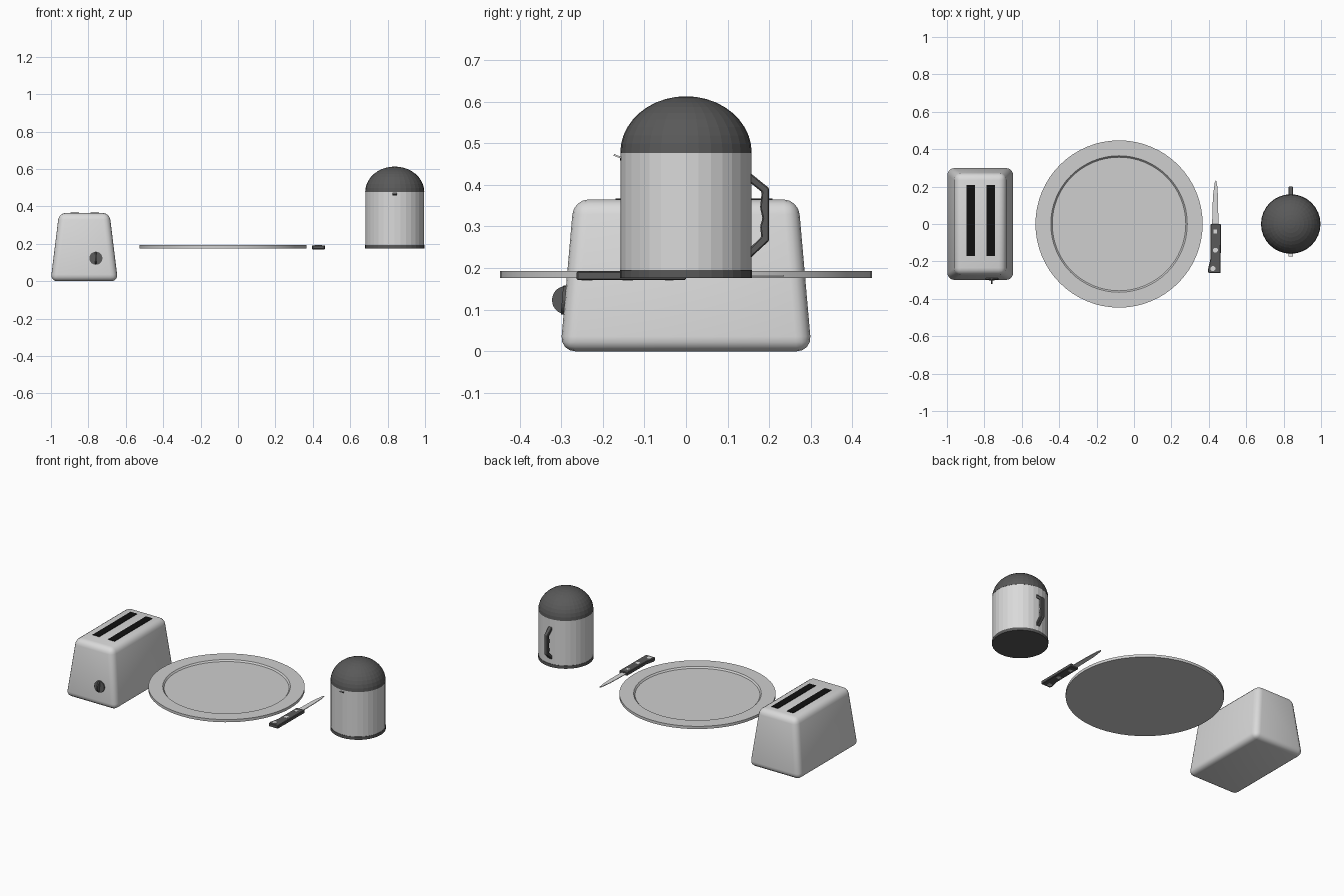
import bpy, bmesh, math
from mathutils import Vector

if "Cube" in bpy.data.objects:
    bpy.data.objects.remove(bpy.data.objects["Cube"])


def material(name, value):
    m = bpy.data.materials.new(name)
    m.diffuse_color = (value, value, value, 1)
    m.use_nodes = True
    m.node_tree.nodes["Principled BSDF"].inputs["Base Color"].default_value = m.diffuse_color
    return m


LIGHT = material("light enamel", 0.70)
STONE = material("plate grey", 0.62)
DARK = material("dark plastic", 0.10)
BLACK = material("black", 0.005)


def finish(name, bm, mat, smooth=None):
    bmesh.ops.recalc_face_normals(bm, faces=bm.faces[:])
    mesh = bpy.data.meshes.new(name)
    bm.to_mesh(mesh)
    bm.free()
    obj = bpy.data.objects.new(name, mesh)
    bpy.context.collection.objects.link(obj)
    mesh.materials.append(mat)
    if smooth:
        bpy.ops.object.select_all(action='DESELECT')
        obj.select_set(True)
        bpy.context.view_layer.objects.active = obj
        bpy.ops.object.shade_smooth_by_angle(angle=math.radians(smooth))
    return obj


def lathe(name, cx, profile, sides, mat, smooth=None):
    """Spin an (r, z) profile that starts and ends on the axis."""
    bm = bmesh.new()
    vs = [bm.verts.new((cx + r, 0, z)) for r, z in profile]
    es = [bm.edges.new(p) for p in zip(vs, vs[1:])]
    bmesh.ops.spin(bm, geom=vs + es, cent=(cx, 0, 0), axis=(0, 0, 1),
                   angle=2 * math.pi, steps=sides, use_merge=True)
    bmesh.ops.remove_doubles(bm, verts=bm.verts[:], dist=1e-5)
    return finish(name, bm, mat, smooth)


def slab(name, outline, offset, mat, bevel=0):
    """Extrude a closed outline of 3D points along the offset vector."""
    bm = bmesh.new()
    face = bm.faces.new([bm.verts.new(p) for p in outline])
    ext = bmesh.ops.extrude_face_region(bm, geom=[face], use_keep_orig=True)
    moved = [g for g in ext["geom"] if isinstance(g, bmesh.types.BMVert)]
    bmesh.ops.translate(bm, verts=moved, vec=Vector(offset))
    if bevel:
        bmesh.ops.bevel(bm, geom=bm.edges[:], offset=bevel, segments=1,
                        affect='EDGES')
    return finish(name, bm, mat)


def arc(n, start, end):
    return [start + (end - start) * i / n for i in range(n + 1)]


# Toaster body: tapered box with rounded edges
TX = -0.822
bm = bmesh.new()
bmesh.ops.create_cube(bm, size=2)
for v in bm.verts:
    top = v.co.z > 0
    hx, hy = (0.135, 0.27) if top else (0.180, 0.302)
    v.co = (TX + v.co.x * hx, v.co.y * hy, 0.365 if top else 0.0)
bmesh.ops.bevel(bm, geom=bm.edges[:], offset=0.036, segments=4, profile=0.5,
                affect='EDGES')
finish("toaster_body", bm, LIGHT, 40)

# Bread slots
for i, x in enumerate((-0.872, -0.765)):
    slab(f"bread_slot_{i + 1}",
         [(x - 0.023, -0.17, 0.362), (x + 0.023, -0.17, 0.362),
          (x + 0.023, 0.208, 0.362), (x - 0.023, 0.208, 0.362)],
         (0, 0, 0.0055), BLACK)

# Browning dial: flat disc with a half-round grip
KX, KZ, KR = -0.76, 0.123, 0.035
slab("dial_disc", [(KX + KR * math.cos(a), -0.291 + 0.088 * KR * math.sin(a),
                    KZ + KR * math.sin(a)) for a in arc(24, 0, 2 * math.pi)[:-1]],
     (0, -0.007, 0), DARK)
slab("dial_grip", [(KX - 0.004, -0.288 - 0.034 * math.sin(a),
                    KZ + 0.034 * math.cos(a)) for a in arc(14, 0, math.pi)],
     (0.008, 0, 0), DARK)

# Plate with a recessed centre
lathe("plate", -0.08, [(0, 0.176), (0.447, 0.176), (0.447, 0.193),
                       (0.365, 0.193), (0.357, 0.184), (0, 0.184)],
      64, STONE, 30)

# Knife blade
slab("knife_blade", [(0.417, -0.02, 0.180), (0.451, -0.02, 0.180),
                     (0.450, 0.12, 0.180), (0.446, 0.20, 0.180),
                     (0.439, 0.235, 0.180), (0.432, 0.225, 0.180),
                     (0.422, 0.15, 0.180)], (0, 0, 0.004), LIGHT)

# Knife handle and its rivets
slab("knife_handle", [(0.410, 0.0, 0.171), (0.408, -0.19, 0.171),
                      (0.395, -0.245, 0.171), (0.398, -0.263, 0.171),
                      (0.463, -0.263, 0.171), (0.465, 0.0, 0.171)],
     (0, 0, 0.021), DARK, 0.003)
for i, (x, y) in enumerate(((0.435, -0.04), (0.435, -0.14), (0.422, -0.238))):
    n = 4 if i == 0 else 8
    slab(f"knife_rivet_{i + 1}",
         [(x + 0.014 * math.cos(a + math.pi / n),
           y + 0.014 * math.sin(a + math.pi / n), 0.170)
          for a in arc(n, 0, 2 * math.pi)[:-1]], (0, 0, 0.0232), LIGHT)

# Kettle: base ring, body and domed lid
CX, CR = 0.838, 0.157
lathe("kettle_base", CX, [(0, 0.176), (0.159, 0.176), (0.159, 0.195), (0, 0.195)],
      32, DARK)
lathe("kettle_body", CX, [(0, 0.194), (CR, 0.194), (CR, 0.478), (0, 0.478)],
      32, LIGHT)
lathe("kettle_lid", CX, [(0, 0.477)] +
      [(0.158 * math.cos(a), 0.477 + 0.136 * math.sin(a))
       for a in arc(10, 0, math.pi / 2)], 32, DARK)

# Pouring lip with a dark opening under it
slab("kettle_lip", [(CX - 0.012, -0.152, 0.462), (CX + 0.012, -0.152, 0.462),
                    (CX + 0.012, -0.174, 0.470), (CX - 0.012, -0.174, 0.470)],
     (0, 0.001, 0.004), LIGHT)
slab("kettle_opening", [(CX - 0.012, -0.150, 0.459), (CX + 0.012, -0.150, 0.459),
                        (CX + 0.012, -0.150, 0.468), (CX - 0.012, -0.150, 0.468)],
     (0, -0.0085, 0), BLACK)

# Kettle handle: angular bow with a pinched grip
handle = [(0.148, 0.434), (0.200, 0.392), (0.200, 0.266), (0.148, 0.218),
          (0.148, 0.243), (0.181, 0.275), (0.178, 0.300), (0.184, 0.320),
          (0.178, 0.345), (0.182, 0.383), (0.148, 0.410)]
slab("kettle_handle", [(CX - 0.012, y, z) for y, z in handle],
     (0.024, 0, 0), DARK, 0.003)
